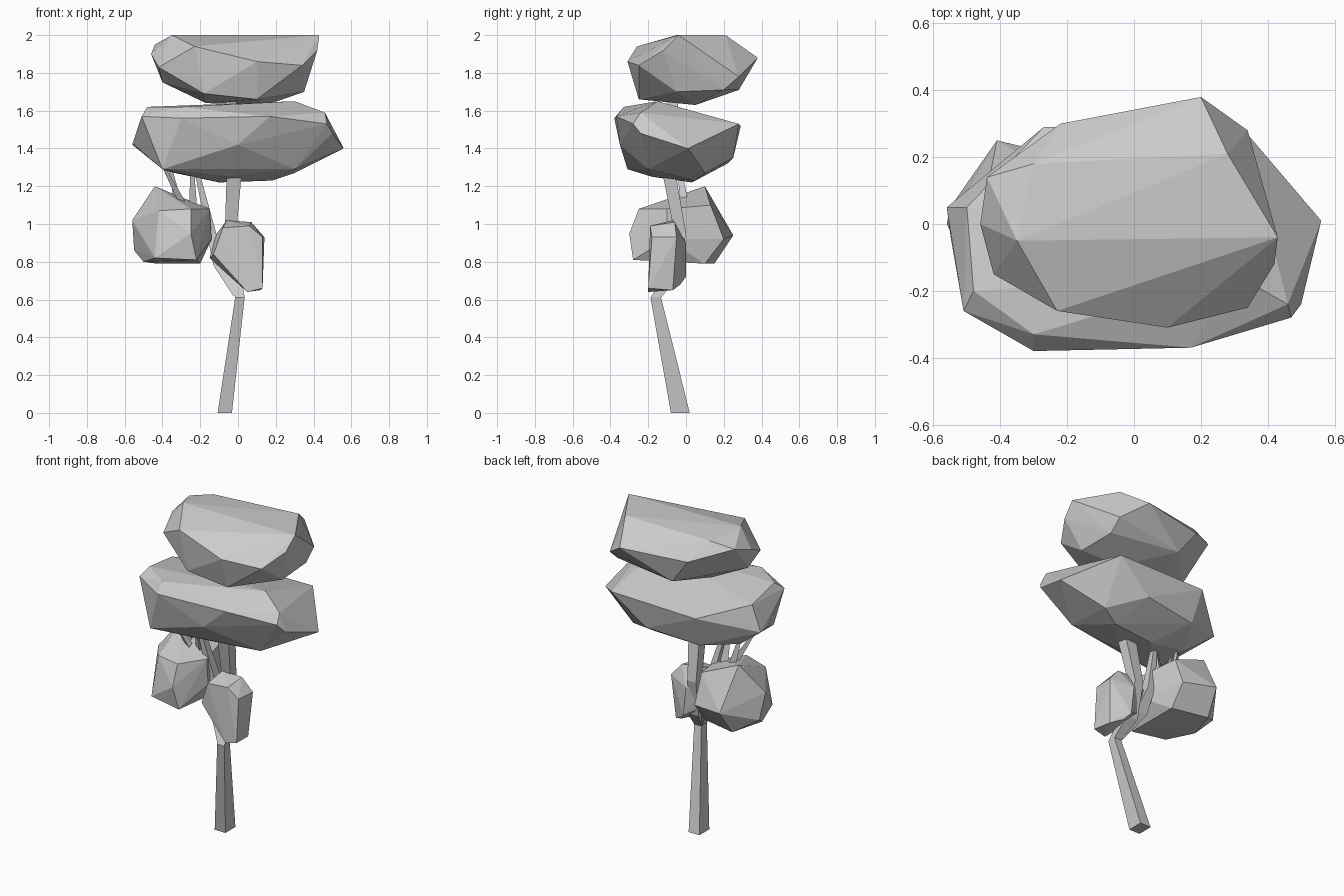
import bpy, bmesh, math
from mathutils import Vector


def finish(name, bm):
    bmesh.ops.recalc_face_normals(bm, faces=bm.faces)
    me = bpy.data.meshes.new(name)
    bm.to_mesh(me)
    bm.free()
    ob = bpy.data.objects.new(name, me)
    bpy.context.collection.objects.link(ob)
    return ob


def clump(name, corners):
    """Faceted leaf mass: convex hull around a few corner points."""
    bm = bmesh.new()
    for c in corners:
        bm.verts.new(c)
    res = bmesh.ops.convex_hull(bm, input=bm.verts)
    inside = {g for g in res["geom_interior"] if isinstance(g, bmesh.types.BMVert)}
    bmesh.ops.delete(bm, geom=list(inside), context='VERTS')
    return finish(name, bm)


def limb(name, path, sides=4):
    """Tapered angular branch with horizontal rings; path items are (x, y, z, rx, ry)."""
    bm = bmesh.new()
    rings = []
    for x, y, z, rx, ry in path:
        ring = []
        for i in range(sides):
            a = math.tau * (i + 0.5) / sides
            ring.append(bm.verts.new((x + rx * 1.41 * math.cos(a), y + ry * 1.41 * math.sin(a), z)))
        rings.append(ring)
    for lo, hi in zip(rings, rings[1:]):
        for i in range(sides):
            j = (i + 1) % sides
            bm.faces.new((lo[i], lo[j], hi[j], hi[i]))
    bm.faces.new(rings[0])
    bm.faces.new(rings[-1])
    return finish(name, bm)


# Crown
clump("top_foliage", [
    (-0.35, -0.05, 2.0), (0.43, -0.04, 2.0), (-0.3, 0.18, 1.98), (0.28, 0.21, 2.0),
    (0.2, 0.38, 1.88), (-0.22, 0.3, 1.87), (0.34, 0.28, 1.78), (-0.44, 0.14, 1.95),
    (-0.46, 0.0, 1.9), (-0.42, -0.15, 1.83), (-0.23, -0.26, 1.94), (0.1, -0.31, 1.86),
    (0.34, -0.25, 1.84), (0.42, -0.12, 1.92), (0.35, -0.05, 1.70), (0.34, 0.2, 1.71),
    (0.15, 0.05, 1.63), (-0.17, -0.02, 1.64), (-0.18, -0.25, 1.69), (0.1, -0.25, 1.66),
    (-0.4, -0.05, 1.75), (-0.1, 0.28, 1.71)])

# Wide middle mass
clump("middle_foliage", [
    (-0.48, -0.2, 1.62), (-0.3, -0.33, 1.62), (0.3, -0.15, 1.65), (0.46, -0.24, 1.59),
    (0.17, -0.37, 1.57), (-0.3, -0.38, 1.56), (-0.51, -0.26, 1.57), (-0.56, 0.05, 1.42),
    (-0.55, -0.03, 1.42), (-0.5, 0.05, 1.58), (-0.27, 0.29, 1.52), (0.33, 0.28, 1.53),
    (0.4, 0.17, 1.5), (0.56, 0.01, 1.40), (0.5, -0.24, 1.48), (0.47, -0.28, 1.53),
    (0.3, -0.2, 1.29), (0.3, 0.1, 1.27), (0.18, 0.05, 1.23), (-0.1, 0.03, 1.22),
    (-0.4, -0.31, 1.29), (-0.38, 0.0, 1.28), (0.1, 0.25, 1.35), (-0.25, 0.22, 1.32),
    (-0.05, -0.18, 1.25), (0.0, -0.35, 1.42)])

# Lower side masses
clump("left_foliage", [
    (-0.44, 0.1, 1.20), (-0.36, 0.06, 1.15), (-0.2, 0.13, 1.1), (-0.15, -0.1, 1.08),
    (-0.25, -0.25, 1.08), (-0.42, -0.2, 1.07), (-0.56, 0.0, 1.02), (-0.55, 0.05, 0.86),
    (-0.41, 0.25, 0.94), (-0.2, 0.2, 0.92), (-0.14, -0.1, 0.92), (-0.2, 0.1, 0.79),
    (-0.5, -0.05, 0.8), (-0.43, 0.15, 0.79), (-0.22, -0.28, 0.81), (-0.44, -0.24, 0.82),
    (-0.25, -0.3, 0.95)])
clump("right_foliage", [
    (-0.06, -0.07, 1.02), (0.07, -0.06, 1.01), (0.06, -0.19, 0.99), (-0.08, -0.19, 0.98),
    (0.14, -0.05, 0.93), (0.13, -0.18, 0.93), (0.13, -0.2, 0.66), (0.12, -0.07, 0.65),
    (0.05, -0.2, 0.64), (0.05, -0.03, 0.68), (-0.15, -0.08, 0.82), (-0.13, -0.18, 0.84),
    (-0.12, -0.05, 0.94), (0.0, 0.0, 0.9), (0.02, 0.0, 0.72)])

# Trunk and its forks
limb("trunk", [
    (-0.07, -0.03, 0.0, 0.038, 0.05), (0.01, -0.16, 0.61, 0.025, 0.028),
    (-0.02, -0.08, 0.72, 0.04, 0.04), (-0.04, -0.03, 0.95, 0.03, 0.03),
    (-0.02, -0.09, 1.27, 0.04, 0.035), (-0.04, -0.07, 1.72, 0.025, 0.03)])
limb("left_fork", [
    (0.0, -0.15, 0.62, 0.025, 0.025), (-0.09, -0.07, 0.78, 0.04, 0.03),
    (-0.14, -0.04, 0.95, 0.025, 0.03), (-0.22, -0.08, 1.29, 0.012, 0.015)])
for i, (bx, by, tx, ty) in enumerate([
        (-0.26, -0.06, -0.4, -0.12), (-0.23, -0.04, -0.24, -0.1), (-0.3, 0.0, -0.36, -0.04)]):
    limb(f"twig_{i + 1}", [(bx, by, 1.06, 0.022, 0.02), (tx, ty, 1.32, 0.007, 0.008)], 3)
